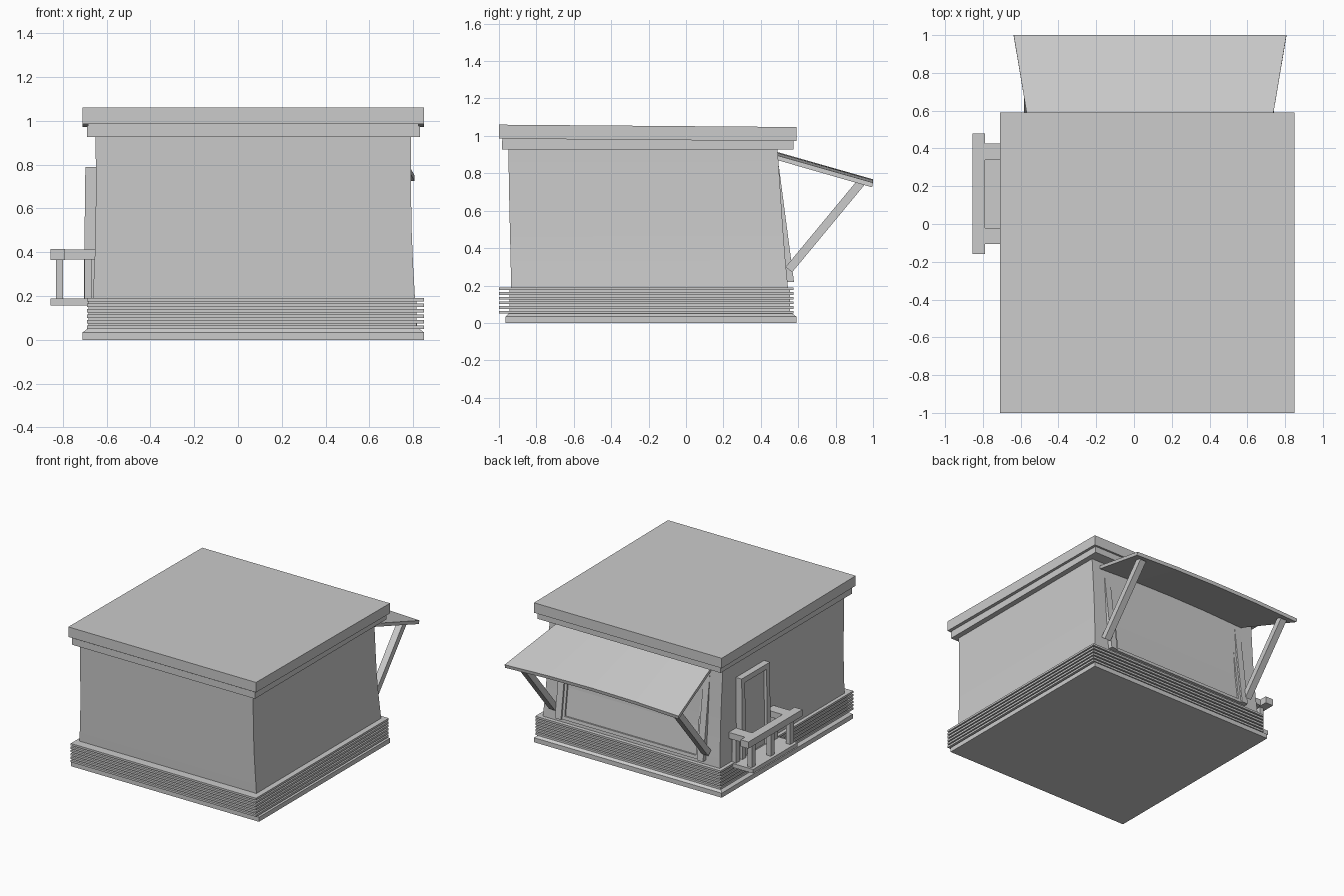
import bpy, bmesh
from math import radians
from mathutils import Vector

if "Cube" in bpy.data.objects:
    bpy.data.objects.remove(bpy.data.objects["Cube"])


def mesh_object(name, verts, faces):
    me = bpy.data.meshes.new(name)
    bm = bmesh.new()
    vs = [bm.verts.new(v) for v in verts]
    for f in faces:
        bm.faces.new([vs[i] for i in f])
    bmesh.ops.recalc_face_normals(bm, faces=bm.faces)
    bm.to_mesh(me)
    bm.free()
    ob = bpy.data.objects.new(name, me)
    bpy.context.collection.objects.link(ob)
    return ob


def loft(name, rings):
    """Skin a stack of equal-length rings and cap both ends."""
    n = len(rings[0])
    verts = [v for r in rings for v in r]
    faces = [list(range(n)), list(range(len(verts) - n, len(verts)))]
    for k in range(len(rings) - 1):
        for i in range(n):
            j = (i + 1) % n
            faces.append([k * n + i, k * n + j, (k + 1) * n + j, (k + 1) * n + i])
    return mesh_object(name, verts, faces)


def rect(x0, x1, y0, y1, z, slope=0.0):
    return [(x, y, z - slope * (y + 1)) for x, y in ((x0, y0), (x1, y0), (x1, y1), (x0, y1))]


def box(name, x0, x1, y0, y1, z0, z1, slope=0.0):
    return loft(name, [rect(x0, x1, y0, y1, z, slope) for z in (z0, z1)])


def beam(name, x0, x1, a, b, w):
    """Square-cut bar in a y-z plane from a to b."""
    a, b = Vector(a), Vector(b)
    d = (b - a).normalized()
    s = Vector((-d.y, d.x)) * w / 2
    prof = [a + s, a - s, b - s, b + s]
    return loft(name, [[(x, p.x, p.y) for p in prof] for x in (x0, x1)])


# walls, flaring gently toward the base
walls = loft("walls", [
    rect(-0.675, 0.82, -0.93, 0.555, 0.03),
    rect(-0.663, 0.808, -0.935, 0.545, 0.19),
    rect(-0.655, 0.799, -0.938, 0.53, 0.35),
    rect(-0.65, 0.792, -0.942, 0.517, 0.52),
    rect(-0.649, 0.79, -0.946, 0.505, 0.7),
    rect(-0.65, 0.79, -0.95, 0.488, 0.95)])
for o in bpy.context.selected_objects:
    o.select_set(False)
walls.select_set(True)
bpy.context.view_layer.objects.active = walls
bpy.ops.object.shade_smooth_by_angle(angle=radians(30))

# plinth and stacked slats
loft("plinth", [rect(-0.71, 0.85, -0.965, 0.59, 0), rect(-0.71, 0.85, -0.965, 0.59, 0.034),
                rect(-0.685, 0.825, -0.945, 0.565, 0.052)])
for i in range(6):
    z = 0.05 + i * 0.025
    box("base_slat", -0.69, 0.85, -1, 0.575, z, z + 0.015)
box("slat_core", -0.682, 0.815, -0.945, 0.555, 0.04, 0.18)

# roof, tilted slightly toward the back
box("roof_fascia", -0.69, 0.83, -0.985, 0.575, 0.926, 0.976)
box("roof_slab", -0.71, 0.85, -1, 0.59, 0.985, 1.06, 0.008)
box("roof_gap", -0.685, 0.825, -0.98, 0.57, 0.95, 1.0, 0.008)

# awning, bowed up in the middle
rings = []
for t in (-1, -0.5, 0, 0.5, 1):
    up = 0.018 * (1 - t * t)
    xi, xo = 0.085 + 0.635 * t, 0.085 + 0.722 * t
    rings.append([(xi, 0.48, 0.898 + up), (xo, 1.0, 0.75 + up),
                  (xo, 0.995, 0.725 + up), (xi, 0.48, 0.873 + up)])
loft("awning", rings)
for x in (-0.582, 0.69):
    beam("awning_strut", x, x + 0.05, (0.55, 0.285), (0.935, 0.75), 0.045)


# back window following the leaning wall
def wall_y(z):
    return 0.555 - 0.085 * (z - 0.2) / 0.65


def window_bar(name, x0, x1, z0, z1, out):
    loft(name, [[(x0, wall_y(z) - 0.03, z), (x1, wall_y(z) - 0.03, z),
                 (x1, wall_y(z) + out, z), (x0, wall_y(z) + out, z)] for z in (z0, z1)])


for x in (-0.545, 0.635):
    window_bar("window_post", x, x + 0.05, 0.22, 0.84, 0.025)
for x in (-0.495, 0.615):
    window_bar("window_inner_stile", x, x + 0.02, 0.22, 0.84, 0.012)
for z in (0.22, 0.815):
    window_bar("window_rail", -0.495, 0.635, z, z + 0.025, 0.012)
window_bar("window_panel", -0.495, 0.635, 0.23, 0.83, 0.0)


# side door
def door_bar(name, y0, y1, z0, z1, out):
    loft(name, [rect(-0.645 - out - 0.012 * (0.79 - z), -0.62, y0, y1, z) for z in (z0, z1)])


for y in (0.0, 0.295):
    door_bar("door_jamb", y, y + 0.04, 0.18, 0.79, 0.052)
door_bar("door_lintel", 0.04, 0.295, 0.75, 0.79, 0.052)
door_bar("door_panel", 0.04, 0.295, 0.18, 0.75, 0.03)

# porch with railing
box("porch_floor", -0.855, -0.66, -0.105, 0.425, 0.158, 0.188)
box("porch_front_rail", -0.855, -0.79, -0.16, 0.48, 0.365, 0.415)
for y in (-0.105, 0.34):
    box("porch_side_rail", -0.79, -0.65, y, y + 0.085, 0.367, 0.413)
for x, y in ((-0.815, -0.07), (-0.815, 0.16), (-0.815, 0.385), (-0.685, -0.07), (-0.685, 0.385)):
    box("porch_post", x - 0.017, x + 0.017, y - 0.022, y + 0.022, 0.185, 0.37)
